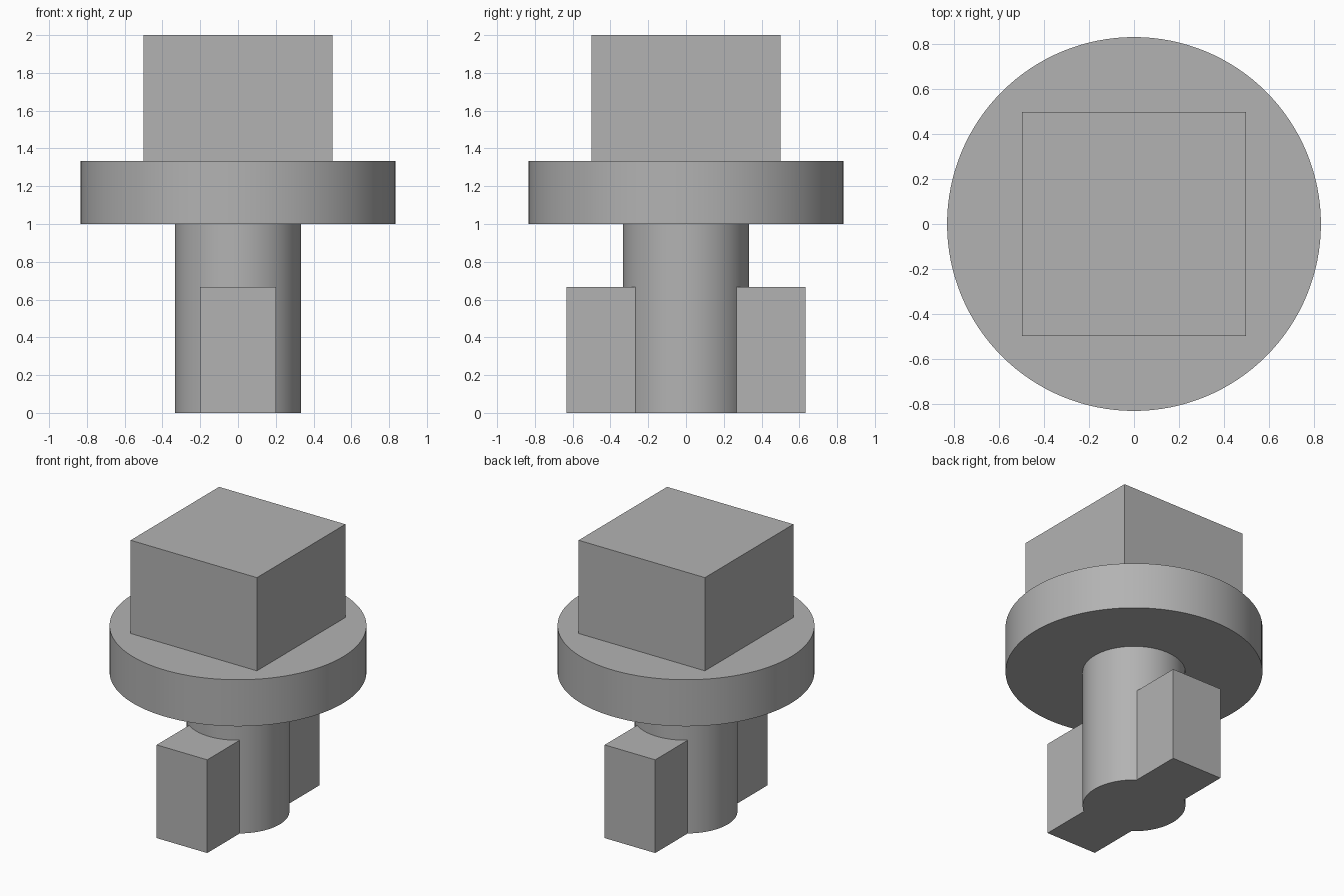
import bpy
import math

default = bpy.data.objects.get("Cube")
if default:
    bpy.data.objects.remove(default, do_unlink=True)

# Single plain grey
COLOUR = (0.45, 0.45, 0.45, 1.0)
grey = bpy.data.materials.new("plain_grey")
grey.use_nodes = True
grey.diffuse_color = COLOUR
grey.node_tree.nodes["Principled BSDF"].inputs["Base Color"].default_value = COLOUR


def finish(name):
    obj = bpy.context.object
    obj.name = name
    obj.data.materials.append(grey)
    return obj


def box(name, size_x, size_y, bottom, top):
    bpy.ops.mesh.primitive_cube_add(size=1, location=(0, 0, (bottom + top) / 2))
    bpy.context.object.scale = (size_x, size_y, top - bottom)
    bpy.ops.object.transform_apply(location=False, rotation=False, scale=True)
    return finish(name)


def cylinder(name, radius, bottom, top):
    bpy.ops.mesh.primitive_cylinder_add(
        vertices=128, radius=radius, depth=top - bottom,
        location=(0, 0, (bottom + top) / 2))
    return finish(name)


def smooth(obj):
    bpy.ops.object.select_all(action="DESELECT")
    obj.select_set(True)
    bpy.context.view_layer.objects.active = obj
    bpy.ops.object.shade_smooth_by_angle(angle=math.radians(30))


# Square head and round flange
box("square_head", 1.0, 1.0, 1.333, 2.0)
flange = cylinder("flange", 0.833, 1.0, 1.333)

# Shaft merged with a bar that forms the front and back lugs
shaft = cylinder("lugged_shaft", 0.333, 0.0, 1.0)
bar = box("lug_bar", 0.4, 1.267, 0.0, 0.667)
union = shaft.modifiers.new("merge_lugs", "BOOLEAN")
union.operation = "UNION"
union.solver = "EXACT"
union.object = bar
bpy.context.view_layer.objects.active = shaft
bpy.ops.object.modifier_apply(modifier=union.name)
bpy.data.objects.remove(bar, do_unlink=True)

smooth(flange)
smooth(shaft)
